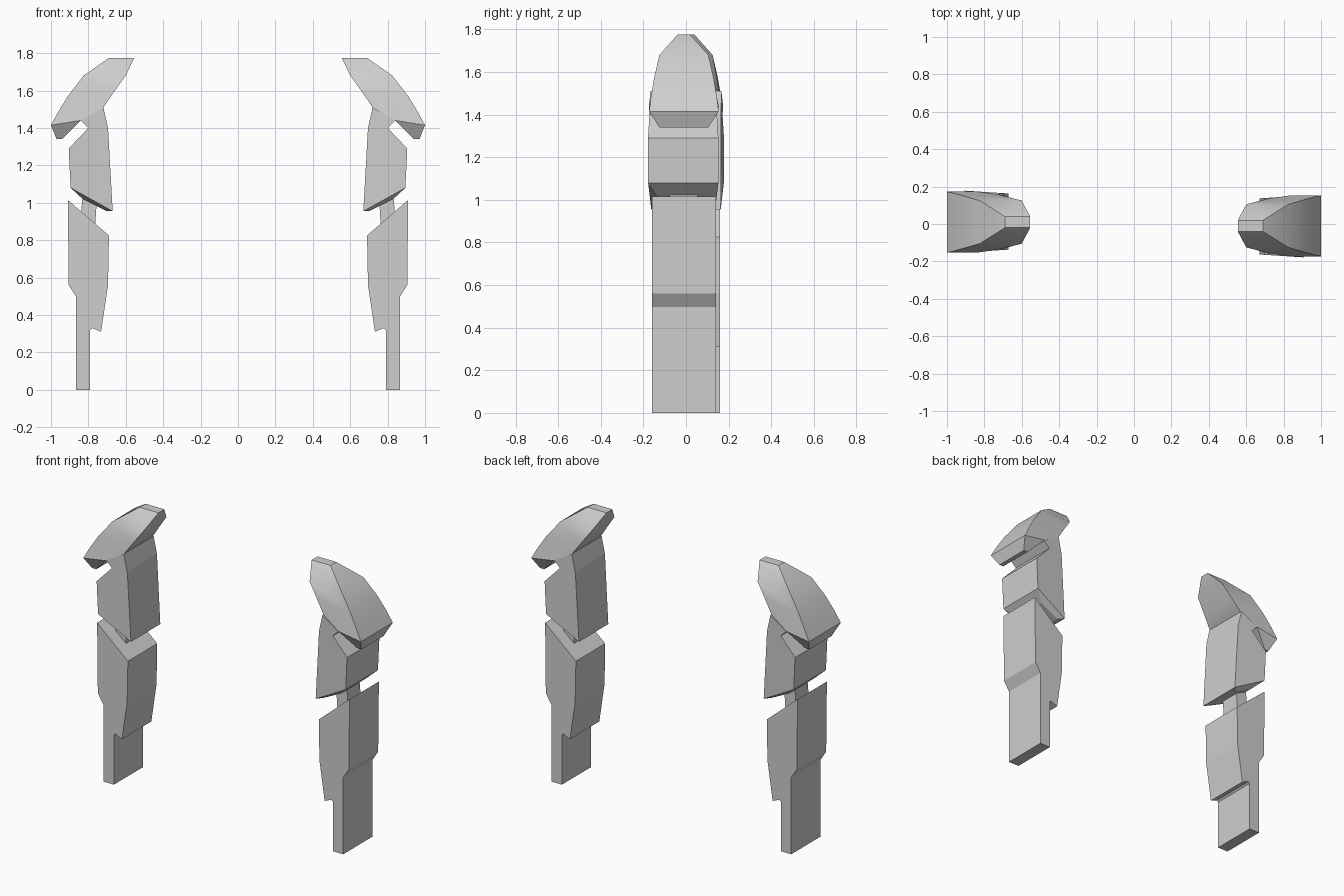
import bpy
import bmesh

if "Cube" in bpy.data.objects:
    bpy.data.objects.remove(bpy.data.objects["Cube"], do_unlink=True)

# Single flat colour
grey = bpy.data.materials.new("light_grey")
grey.use_nodes = True
COLOUR = (0.62, 0.62, 0.62, 1)
grey.diffuse_color = COLOUR
bsdf = next(n for n in grey.node_tree.nodes if n.type == 'BSDF_PRINCIPLED')
bsdf.inputs["Base Color"].default_value = COLOUR


def finish(bm, name, smooth=False):
    bmesh.ops.recalc_face_normals(bm, faces=bm.faces)
    mesh = bpy.data.meshes.new(name)
    bm.to_mesh(mesh)
    bm.free()
    mesh.materials.append(grey)
    obj = bpy.data.objects.new(name, mesh)
    bpy.context.collection.objects.link(obj)
    if smooth:
        bpy.ops.object.select_all(action='DESELECT')
        obj.select_set(True)
        bpy.context.view_layer.objects.active = obj
        bpy.ops.object.shade_smooth_by_angle(angle=0.6)
    return obj


def slab(name, profile, half_width, centre, s):
    """Extrude an (x, z) outline along y; half_width is a function of x."""
    bm = bmesh.new()
    sides = [[bm.verts.new((s * x, s * (centre + d * half_width(x)), z))
              for x, z in profile] for d in (-1, 1)]
    for ring in sides:
        bm.faces.new(ring)
    n = len(profile)
    for i in range(n):
        j = (i + 1) % n
        bm.faces.new((sides[0][i], sides[0][j], sides[1][j], sides[1][i]))
    return finish(bm, name)


def loft(name, sections, centre, s, smooth=False):
    """Skin four-cornered sections: outer x, z, half width, inner x, z, half width."""
    bm = bmesh.new()
    rings = []
    for ox, oz, ow, ix, iz, iw in sections:
        corners = ((ox, -ow, oz), (ox, ow, oz), (ix, iw, iz), (ix, -iw, iz))
        rings.append([bm.verts.new((s * x, s * (centre + y), z)) for x, y, z in corners])
    for a, b in zip(rings, rings[1:]):
        for i in range(4):
            j = (i + 1) % 4
            bm.faces.new((a[i], a[j], b[j], b[i]))
    bm.faces.new(rings[0])
    bm.faces.new(rings[-1])
    return finish(bm, name, smooth)


PAULDRON = [
    (0.69, 1.775, 0.03, 0.555, 1.775, 0.03),
    (0.825, 1.68, 0.115, 0.60, 1.68, 0.115),
    (0.91, 1.57, 0.14, 0.665, 1.59, 0.132),
    (0.965, 1.48, 0.155, 0.72, 1.51, 0.146),
    (1.0, 1.415, 0.163, 0.84, 1.44, 0.163),
    (0.97, 1.34, 0.115, 0.94, 1.34, 0.115),
]
UPPER_ARM = [(0.72, 1.51), (0.695, 1.40), (0.67, 0.955), (0.895, 1.08),
             (0.905, 1.29), (0.80, 1.40), (0.84, 1.44)]
ELBOW = [(0.83, 1.05), (0.755, 1.01), (0.765, 0.86), (0.84, 0.93)]
FOREARM = [(0.91, 1.015), (0.69, 0.825), (0.695, 0.56), (0.732, 0.31), (0.78, 0.33),
           (0.79, 0.32), (0.865, 0.497), (0.905, 0.56)]
HAND = [(0.79, 0.0), (0.865, 0.0), (0.865, 0.497), (0.79, 0.34)]

# The second arm is the first one turned half way round the vertical axis
for side, s in (("left", 1), ("right", -1)):
    loft(side + "_shoulder_guard", PAULDRON, -0.01, s, smooth=True)
    slab(side + "_upper_arm", UPPER_ARM,
         lambda x: 0.150 + 0.013 * (x - 0.67) / 0.2, -0.013, s)
    # Bevelled underside of the upper arm
    loft(side + "_upper_arm_bevel", [
        (0.895, 1.08, 0.163, 0.67, 0.955, 0.15),
        (0.83, 1.02, 0.12, 0.70, 0.955, 0.115)], -0.013, s)
    slab(side + "_elbow", ELBOW, lambda x: 0.065, -0.01, s)
    slab(side + "_forearm", FOREARM, lambda x: 0.15, -0.01, s)
    slab(side + "_hand_blade", HAND, lambda x: 0.15, -0.01, s)
